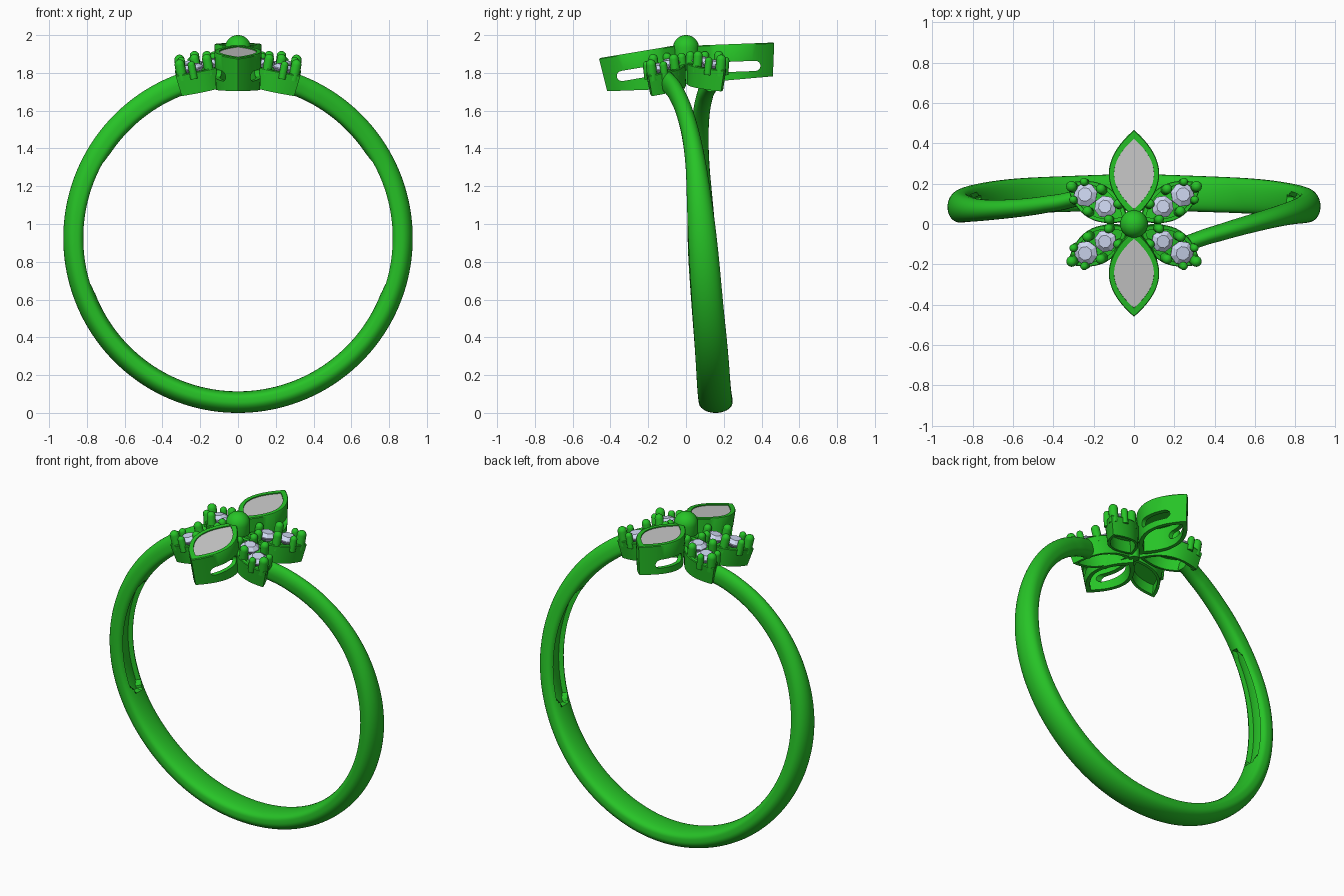
import bpy, bmesh
from math import sin, cos, pi, radians, sqrt
from mathutils import Matrix

if "Cube" in bpy.data.objects:
    bpy.data.objects.remove(bpy.data.objects["Cube"])


def material(name, rgb):
    m = bpy.data.materials.new(name)
    m.diffuse_color = (*rgb, 1)
    m.use_nodes = True
    m.node_tree.nodes["Principled BSDF"].inputs["Base Color"].default_value = m.diffuse_color
    return m


GREEN = material("green_metal", (0.02, 0.55, 0.02))
STONE = material("pale_blue_stone", (0.62, 0.68, 0.88))


def finish(bm, name, mat=None, matrix=None, smooth=True):
    bmesh.ops.recalc_face_normals(bm, faces=bm.faces[:])
    me = bpy.data.meshes.new(name)
    bm.to_mesh(me)
    bm.free()
    ob = bpy.data.objects.new(name, me)
    bpy.context.collection.objects.link(ob)
    if matrix:
        me.transform(matrix)
    if mat:
        me.materials.append(mat)
    if smooth:
        bpy.ops.object.select_all(action='DESELECT')
        ob.select_set(True)
        bpy.context.view_layer.objects.active = ob
        bpy.ops.object.shade_smooth_by_angle(angle=radians(35))
    return ob


def loft(loops):
    """Bridge closed loops of equal length and cap both ends."""
    bm = bmesh.new()
    rows = [[bm.verts.new(p) for p in loop] for loop in loops]
    for a, b in zip(rows, rows[1:]):
        for i in range(len(a)):
            j = (i + 1) % len(a)
            bm.faces.new((a[i], a[j], b[j], b[i]))
    bm.faces.new(rows[0])
    bm.faces.new(rows[-1])
    return bm


def lathe(profile, n, name, mat, matrix, smooth=True):
    """Turn (radius, height) pairs around z."""
    return finish(loft([[(r * cos(2 * pi * i / n), r * sin(2 * pi * i / n), z) for i in range(n)]
                        for r, z in profile]), name, mat, matrix, smooth)


def dome(r, bottom, top, steps=8):
    """Post with a rounded cap."""
    return [(r, bottom)] + [(r * cos(pi / 2 * i / steps) + 1e-4, top - r + r * sin(pi / 2 * i / steps))
                            for i in range(steps + 1)]


# --- band: sweeps round from one petal to the opposite one, ends offset in y
WIDTH = [(0, .18), (45, .175), (90, .155), (123, .098), (150, .082), (163, .08)]
Y_RIGHT = [(0, .16), (45, .138), (90, .088), (123, .045), (150, -.035), (163, -.10)]
Y_LEFT = [(0, .16), (45, .138), (90, .082), (123, .065), (150, .09), (163, .135)]


def lookup(keys, x):
    for (a, va), (b, vb) in zip(keys, keys[1:]):
        if x <= b:
            return va + (vb - va) * (x - a) / (b - a)
    return keys[-1][1]


def smoothed(vals, k=12):
    out = []
    for i in range(len(vals)):
        w = min(k, i, len(vals) - 1 - i)
        out.append(sum(vals[i - w:i + w + 1]) / (2 * w + 1))
    return out


angles = list(range(-163, 164))
ys = smoothed([lookup(Y_RIGHT if a > 0 else Y_LEFT, abs(a)) for a in angles])
ws = smoothed([lookup(WIDTH, abs(a)) for a in angles])
sections = []
for a, y, w in zip(angles, ys, ws):
    ph, loop = radians(a), []
    # shallow groove with rounded ends on the inside of each flank
    g = 1 - ((abs(a) - 96) / 27) ** 2
    groove = .3 * min(1, sqrt(g) * 1.8) if g > 0 else 0
    for i in range(44):
        t = 2 * pi * i / 44
        s = sin(t)
        rad = .868 + (.057 * s if s > 0 else -.057 * abs(s) ** .55)
        lat = .5 * cos(t)
        if s < 0 and abs(lat) < groove:
            rad += .03
        loop.append((rad * sin(ph), y + lat * w, .925 - rad * cos(ph)))
    sections.append(loop)
finish(loft(sections), "band", GREEN)


# --- petals: pointed-oval cups, open underneath
def oval(u0, u1, w, inset, zf, n=26):
    a, b, w = u0 + inset * 1.7, u1 - inset * 1.7, w - inset
    pts = []
    for k in range(2 * n):
        t = k / n if k <= n else 2 - k / n
        side = 1 if k <= n else -1
        u = a + (b - a) * (1 - cos(pi * t)) / 2
        v = side * w * (1 - ((2 * u - a - b) / (b - a)) ** 2)
        pts.append((u, v, zf(u)))
    return pts


def petal(name, u0, u1, w, rim, height, grow, recess, ceiling, matrix):
    def flat(z):
        return lambda u: z

    def base(u):
        return -height - grow * (u1 - u)
    loops = [oval(u0, u1, w, rim, flat(-recess)),
             oval(u0, u1, w, rim, flat(0)),
             oval(u0, u1, w, .003, flat(0)),
             oval(u0, u1, w, 0, flat(-.005)),
             oval(u0, u1, w, .008, base),
             oval(u0, u1, w, rim + .004, base),
             oval(u0, u1, w, rim + .004, flat(-ceiling))]
    return finish(loft(loops), name, GREEN, matrix)


def placed(z, direction, tilt):
    return (Matrix.Translation((0, 0, z)) @ Matrix.Rotation(radians(direction), 4, 'Z')
            @ Matrix.Rotation(radians(tilt), 4, 'Y'))


def cut_slot(ob, u_a, u_b, z, r, matrix):
    """Cut a round-ended window through both side walls."""
    outline = [(u_b - r + r * cos(t), z + r * sin(t)) for t in [pi * (i / 8 - .5) for i in range(9)]]
    outline += [(u_a + r + r * cos(t), z + r * sin(t)) for t in [pi * (i / 8 + .5) for i in range(9)]]
    cutter = finish(loft([[(u, v, q) for u, q in outline] for v in (-.3, .3)]),
                    "slot_cutter", GREEN, matrix, False)
    cutter.hide_render = True
    mod = ob.modifiers.new("slot", 'BOOLEAN')
    mod.operation, mod.solver, mod.object = 'DIFFERENCE', 'EXACT', cutter
    bpy.context.view_layer.objects.active = ob
    bpy.ops.object.modifier_apply(modifier=mod.name)
    bpy.data.objects.remove(cutter)


# two large petals with flat grey inlays
for label, direction, z, tilt, grow, slot_z in (("front", -90, 1.955, 9.5, .13, -.113),
                                                ("back", 90, 1.943, -2.2, .05, -.12)):
    m = placed(z, direction, tilt)
    p = petal(label + "_large_petal", .03, .467, .125, .026, .178, grow, .018, .055, m)
    cut_slot(p, .2, .39, slot_z, .027, m)
    inlay = [oval(.03, .467, .125, .0262, lambda u, q=q: q) for q in (-.02, -.006)]
    finish(loft(inlay), label + "_inlay", None, m)

# four small petals, each with two cut stones and prongs
for sx in (1, -1):
    for sy in (1, -1):
        side = ("right" if sx > 0 else "left") + ("_back" if sy > 0 else "_front")
        direction = 31 * sy if sx > 0 else 180 - 31 * sy
        m = placed(1.872, direction, 8.5 if sy > 0 else 12.5)
        petal(side + "_small_petal", .035, .395, .09, .02, .115, 0, .012, .045, m)
        for k, (u, r) in enumerate(((.165, .056), (.282, .06))):
            lathe([(.004, -.04), (r, .012), (r, .018), (r * .58, .036)], 8,
                  f"{side}_stone_{k}", STONE, m @ Matrix.Translation((u, 0, 0)), False)
        for k, (u, v, r) in enumerate(((.358, 0, .027), (.318, .052, .02), (.225, .064, .025),
                                       (.225, -.064, .025), (.318, -.052, .02),
                                       (.115, .045, .023), (.115, -.045, .023))):
            lathe(dome(r, -.035, .078 if k in (0, 2, 3) else .06, 5), 14, f"{side}_prong_{k}", GREEN,
                  m @ Matrix.Translation((u, v, 0)))

# --- centre: round bead on a thin post
lathe([(.03, 1.74), (.03, 1.85), (.066, 1.87)] + dome(.069, 1.89, 2.0, 10), 32,
      "centre_bead", GREEN, Matrix.Identity(4))
